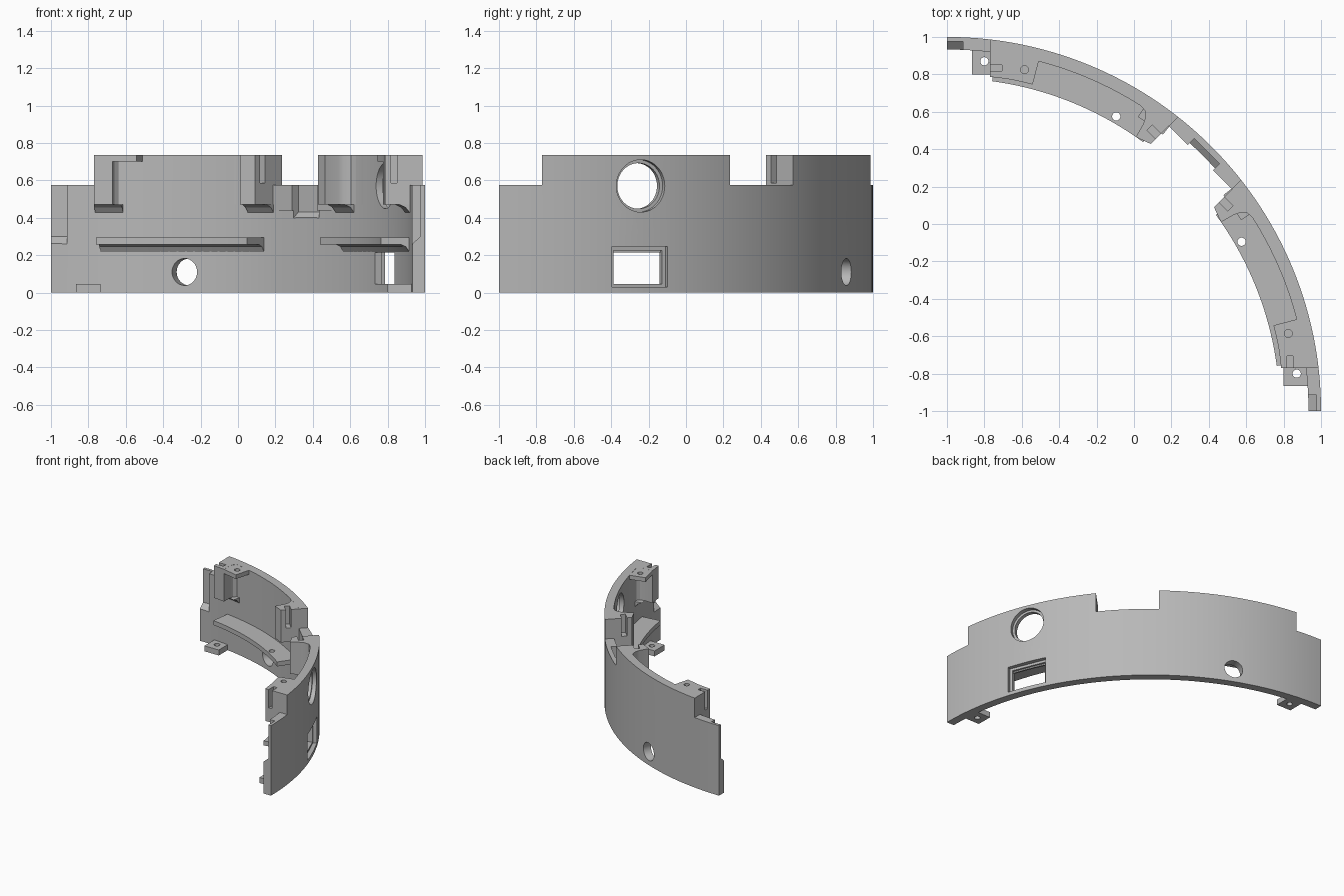
import bpy, bmesh
from math import radians, sin, cos, pi
from mathutils import Matrix, Vector

cube = bpy.data.objects.get("Cube")
if cube:
    bpy.data.objects.remove(cube, do_unlink=True)

GREY = bpy.data.materials.new("plain grey")
GREY.use_nodes = True
GREY.diffuse_color = (0.48, 0.48, 0.48, 1)
GREY.node_tree.nodes["Principled BSDF"].inputs["Base Color"].default_value = GREY.diffuse_color

CENTRE = Vector((-1, -1, 0))       # axis of the quarter ring
R_OUT, R_IN, R_SINK = 2.0, 1.933, 1.965
LOW, TOP = 0.575, 0.735
SWAP = Matrix(((0, 1, 0, 0), (1, 0, 0, 0), (0, 0, 1, 0), (0, 0, 0, 1)))
DIAG = 45


def finish(name, bm):
    bmesh.ops.recalc_face_normals(bm, faces=bm.faces)
    mesh = bpy.data.meshes.new(name)
    bm.to_mesh(mesh)
    bm.free()
    mesh.materials.append(GREY)
    ob = bpy.data.objects.new(name, mesh)
    bpy.context.collection.objects.link(ob)
    return ob


def polar(r, deg):
    return (CENTRE.x + r * cos(radians(deg)), CENTRE.y + r * sin(radians(deg)))


def axes(x, y, z, origin):
    m = Matrix((x, y, z)).transposed().to_4x4()
    m.translation = origin
    return m


def frame(deg):
    """Radial, tangent and up directions at an angle of the ring."""
    a = radians(deg)
    return Vector((cos(a), sin(a), 0)), Vector((-sin(a), cos(a), 0)), Vector((0, 0, 1))


def prism(name, pts, lo, hi, matrix=Matrix()):
    bm = bmesh.new()
    face = bm.faces.new([bm.verts.new((p[0], p[1], lo)) for p in pts])
    new = bmesh.ops.extrude_face_region(bm, geom=[face])["geom"]
    bmesh.ops.translate(bm, vec=(0, 0, hi - lo),
                        verts=[v for v in new if isinstance(v, bmesh.types.BMVert)])
    bmesh.ops.transform(bm, matrix=matrix, verts=bm.verts)
    return finish(name, bm)


def sector(name, profile, start, end, steps):
    """Sweep an (r, z) profile around the ring axis."""
    bm = bmesh.new()
    rings = []
    for i in range(steps + 1):
        a = start + (end - start) * i / steps
        rings.append([bm.verts.new((*polar(r, a), z)) for r, z in profile])
    n = len(profile)
    for a, b in zip(rings, rings[1:]):
        for j in range(n):
            bm.faces.new((a[j], a[(j + 1) % n], b[(j + 1) % n], b[j]))
    bm.faces.new(rings[0])
    bm.faces.new(rings[-1])
    return finish(name, bm)


def rect(x0, x1, y0, y1):
    return [(x0, y0), (x1, y0), (x1, y1), (x0, y1)]


def circle(x, y, r, n=32):
    return [(x + r * cos(2 * pi * i / n), y + r * sin(2 * pi * i / n)) for i in range(n)]


def tangent_prism(name, pts, deg, lo, hi):
    """(r, z) outline pushed along the tangent."""
    u, t, z = frame(deg)
    return prism(name, pts, lo, hi, axes(u, z, t, CENTRE))


def radial_prism(name, pts, deg, lo, hi):
    """(tangent, z) outline pushed along the radius."""
    u, t, z = frame(deg)
    return prism(name, pts, lo, hi, axes(t, z, u, CENTRE))


def swapped(ob):
    ob.data.transform(SWAP)
    ob.data.flip_normals()
    return ob


def cut(ob, cutters):
    for c in cutters:
        c.hide_render = True
        mod = ob.modifiers.new("cut", "BOOLEAN")
        mod.operation, mod.solver, mod.object = "DIFFERENCE", "EXACT", c
        bpy.context.view_layer.objects.active = ob
        bpy.ops.object.modifier_apply(modifier=mod.name)
        bpy.data.objects.remove(c, do_unlink=True)
    return ob


def recess(z, depth_r, deg, lo, hi):
    """Cutter for an inner recess with a sloping floor."""
    return tangent_prism("recess_cutter", [(1.8, z), (depth_r - 0.045, z), (depth_r, z + 0.04),
                                           (depth_r, 0.9), (1.8, 0.9)], deg, lo, hi)


# Curved wall with end steps, centre notch, recesses and openings
wall = sector("curved_wall", rect(R_IN, R_OUT, 0, TOP), 0, 90, 60)
end_step = rect(-1.2, -0.77, 0.5, 1.2)
cut(wall, [
    prism("step_cutter", end_step, LOW, 0.9),
    swapped(prism("step_cutter", end_step, LOW, 0.9)),
    tangent_prism("notch_cutter", rect(1.7, 2.2, LOW, 0.9), DIAG, -0.238, 0.238),
    recess(0.26, 1.976, 90, -0.1 + 0.015, 0.1),
    recess(0.26, 1.976, 0, -0.1, 0.085),
    radial_prism("round_hole_cutter", circle(0, 0.11, 0.072), 68.3, 1.7, 2.2),
    radial_prism("port_cutter", circle(0, 0.57, 0.122, 48), 22.3, 1.7, 2.2),
    radial_prism("port_rim_cutter", circle(0, 0.57, 0.14, 48), 22.3, 1.965, 2.2),
    radial_prism("window_cutter", rect(-0.14, 0.14, 0.045, 0.225), 22.2, 1.7, 2.2),
    radial_prism("window_rim_cutter", rect(-0.16, 0.16, 0.03, 0.245), 22.2, 1.965, 2.2),
])
parts = [wall]

# Thicker sill under the notch, with a channel in its middle
sill = tangent_prism("notch_sill", rect(1.917, 1.968, 0.44, LOW), DIAG, -0.238, 0.238)
parts.append(cut(sill, [recess(0.39, R_SINK, DIAG, -0.095, 0.095)]))
cut(wall, [recess(0.39, R_SINK, DIAG, -0.095, 0.095)])


def side_parts(side):
    made = []

    # Long inner ledge with a filleted underside and a screw hole
    ledge = sector(side + "_ledge", [(1.78, 0.295), (1.78, 0.258), (1.885, 0.258), (1.915, 0.245),
                                     (1.935, 0.215), (1.95, 0.215), (1.95, 0.295)], 53.9, 82.2, 20)
    made.append(cut(ledge, [prism("hole_cutter", circle(-0.095, 0.575, 0.022), 0, 0.5)]))

    # Foot tab at the bottom near the end
    tab = prism(side + "_foot_tab", rect(-0.865, -0.735, 0.8, 0.95), 0, 0.045)
    made.append(cut(tab, [prism("hole_cutter", circle(-0.8, 0.87, 0.022), -0.1, 0.2)]))

    # Outer post: column, top plate and lower fillet
    column = prism(side + "_end_post", [(-0.77, 0.787), (-0.67, 0.775), (-0.67, 0.85), (-0.66, 0.88),
                                        (-0.64, 0.898), (-0.605, 0.905), (-0.605, 0.93),
                                        (-0.77, 0.955)], 0.47, TOP)
    slot = rect(-0.8, -0.705, 0.818, 0.85)
    made.append(cut(column, [prism("slot_cutter", slot, 0.585, 0.9)]))
    arc = [polar(1.805, 82.5 - i * 1.8) for i in range(5)]
    plate = prism(side + "_post_plate", [(-0.77, 0.787)] + arc[1:] + [polar(1.955, 75.3),
                  polar(1.955, 79), (-0.77, 0.94)], 0.70, TOP - 0.0005)
    made.append(cut(plate, [prism("slot_cutter", slot, 0.585, 0.9),
                            prism("hole_cutter", circle(-0.585, 0.825, 0.021), 0.5, 0.9)]))
    fillet = [(1.875, 0.471), (1.91, 0.455), (1.935, 0.425), (1.95, 0.425), (1.95, 0.471)]
    made.append(sector(side + "_post_fillet", fillet, 78.5, 83, 4))

    # Inner post beside the notch, with a vertical slot in its notch face
    post = prism(side + "_notch_post", [(0.01, 0.465), (0.09, 0.428), (0.218, 0.555), (0.2, 0.58),
                                        (0.0, 0.70), (-0.02, 0.665), (0.03, 0.64), (0.058, 0.605),
                                        (0.06, 0.565), (0.05, 0.535)], 0.47, TOP - 0.0005)
    made.append(cut(post, [tangent_prism("slot_cutter", rect(1.818, 1.858, 0.585, 0.9),
                                         DIAG, 0.2, 0.305)]))
    made.append(sector(side + "_notch_fillet", fillet, 52, 57, 4))
    return made


parts += side_parts("right")
parts += [swapped(ob) for ob in side_parts("left")]

# Smooth curves, crisp edges
bpy.ops.object.select_all(action="DESELECT")
for ob in parts:
    ob.select_set(True)
bpy.context.view_layer.objects.active = wall
bpy.ops.object.shade_smooth_by_angle(angle=radians(25))
